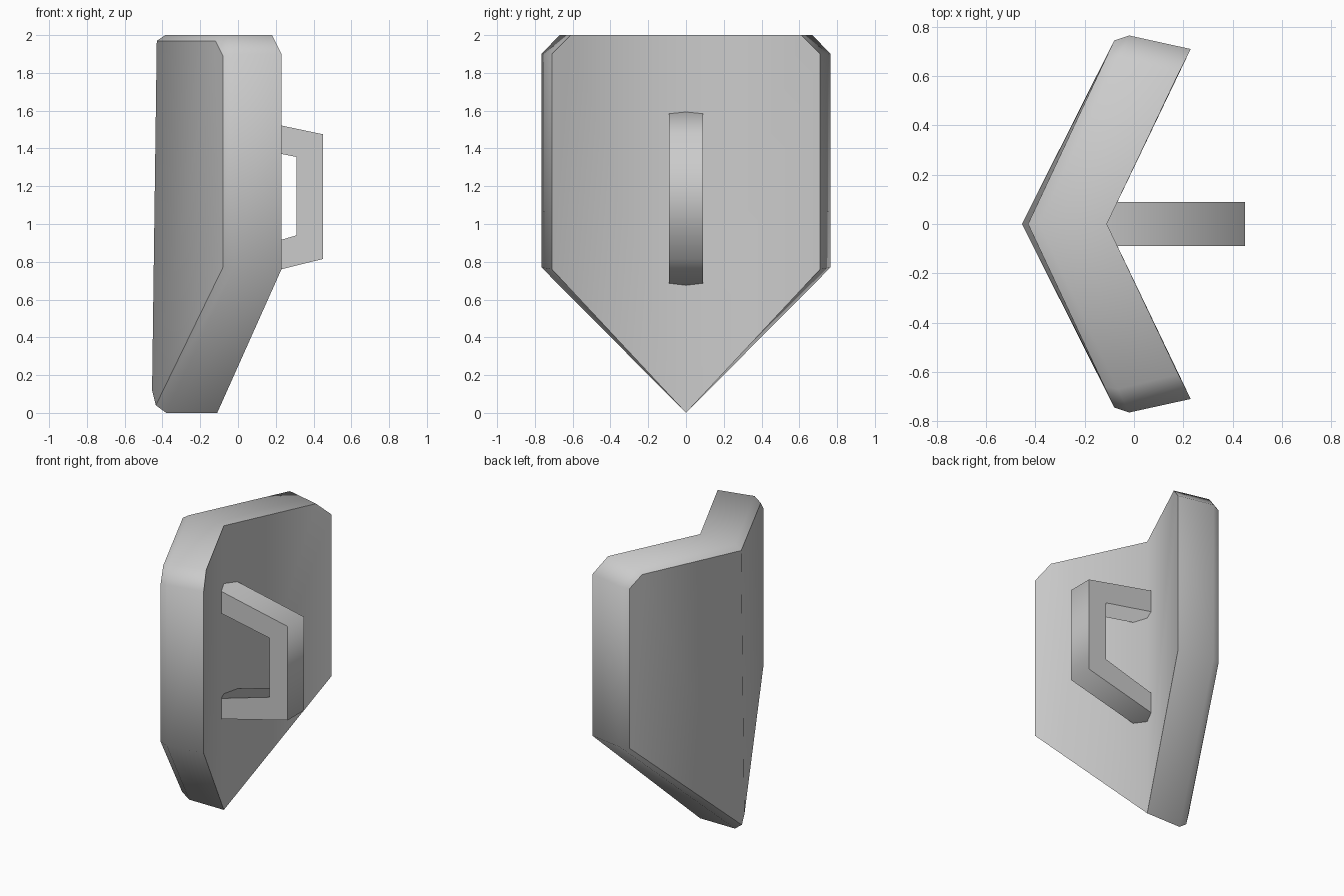
import bpy
import bmesh

default = bpy.data.objects.get("Cube")
if default:
    bpy.data.objects.remove(default, do_unlink=True)

# Single grey metal
grey = bpy.data.materials.new("plain grey")
grey.use_nodes = True
colour = (0.6, 0.6, 0.6, 1)
grey.diffuse_color = colour
grey.node_tree.nodes["Principled BSDF"].inputs["Base Color"].default_value = colour


def finish(bm, name, limit, panel_faces=()):
    """Smooth shade, keep steep edges and panel outlines sharp, make the object."""
    bmesh.ops.recalc_face_normals(bm, faces=bm.faces)
    for face in bm.faces:
        face.smooth = True
    for edge in bm.edges:
        outline = sum(f in panel_faces for f in edge.link_faces) == 1
        edge.smooth = not outline and edge.calc_face_angle(0) < limit
    mesh = bpy.data.meshes.new(name)
    bm.to_mesh(mesh)
    bm.free()
    mesh.materials.append(grey)
    obj = bpy.data.objects.new(name, mesh)
    bpy.context.collection.objects.link(obj)
    return obj


# Shield: three matching half outlines, from top centre round to the bottom tip
inner = [(-0.11, 0, 2), (0.18, 0.61, 2), (0.23, 0.71, 1.9),
         (0.23, 0.71, 0.76), (-0.11, 0, 0)]
rim = [(-0.385, 0, 2), (-0.065, 0.67, 2), (-0.02, 0.765, 1.9),
       (-0.02, 0.765, 0.77), (-0.38, 0, 0)]
front = [(-0.43, 0, 1.97), (-0.12, 0.66, 1.97), (-0.08, 0.745, 1.89),
         (-0.08, 0.745, 0.77), (-0.435, 0, 0.04)]
ridge_foot = (-0.455, 0, 0.12)

bm = bmesh.new()
panels = []
for side in (1, -1):
    loops = [[bm.verts.new((x, y * side, z)) for x, y, z in outline]
             for outline in (inner, rim, front)]
    bm.faces.new(loops[0])
    panels.append(bm.faces.new(loops[2] + [bm.verts.new(ridge_foot)]))
    # Rim band and front chamfer
    for a, b in zip(loops, loops[1:]):
        for i in range(len(a) - 1):
            bm.faces.new((a[i], a[i + 1], b[i + 1], b[i]))
bmesh.ops.remove_doubles(bm, verts=bm.verts, dist=0.0005)
finish(bm, "shield_body", 1.1, panels)

# Grip: bracket section extruded across the centre, ends sunk into the shield
outer = [(-0.12, 1.595), (0.45, 1.475), (0.45, 0.815), (-0.12, 0.673)]
hollow = [(-0.12, 1.44), (0.31, 1.355), (0.31, 0.94), (-0.12, 0.815)]
bm = bmesh.new()
rings = []
for y in (-0.09, 0.09):
    o, h = ([bm.verts.new((x, y, z)) for x, z in path] for path in (outer, hollow))
    for i in range(3):
        bm.faces.new((o[i], o[i + 1], h[i + 1], h[i]))
    rings.append(o + h[::-1])
near, far = rings
for i in range(len(near)):
    j = (i + 1) % len(near)
    bm.faces.new((near[i], near[j], far[j], far[i]))
finish(bm, "grip", 1.4)
